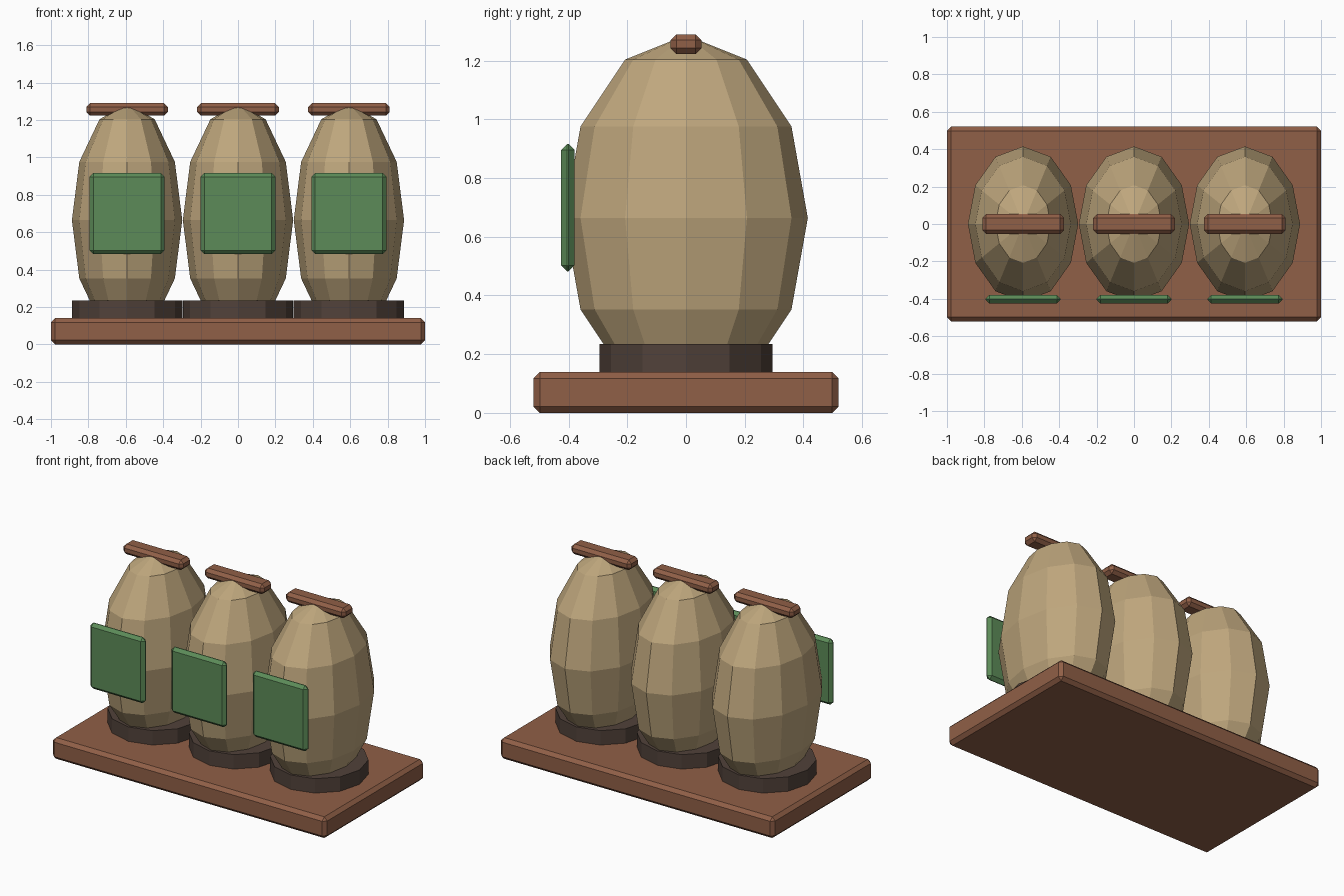
import bpy, bmesh
from mathutils import Matrix

if "Cube" in bpy.data.objects:
    bpy.data.objects.remove(bpy.data.objects["Cube"])


def mat(name, rgb):
    m = bpy.data.materials.new(name)
    m.diffuse_color = (*rgb, 1)
    m.use_nodes = True
    m.node_tree.nodes["Principled BSDF"].inputs["Base Color"].default_value = m.diffuse_color
    return m


TAN = mat("sack tan", (0.52, 0.385, 0.205))
BROWN = mat("wood brown", (0.28, 0.115, 0.063))
GREEN = mat("label green", (0.107, 0.26, 0.098))
DARK = mat("dark collar brown", (0.082, 0.054, 0.042))


def finish(bm, name, material, loc):
    bmesh.ops.recalc_face_normals(bm, faces=bm.faces)
    me = bpy.data.meshes.new(name)
    bm.to_mesh(me)
    bm.free()
    me.materials.append(material)
    ob = bpy.data.objects.new(name, me)
    ob.location = loc
    bpy.context.collection.objects.link(ob)
    return ob


def box(name, size, loc, material, bevel=0.02):
    bm = bmesh.new()
    bmesh.ops.create_cube(bm, size=1, matrix=Matrix.Diagonal((*size, 1)))
    bmesh.ops.bevel(bm, geom=bm.edges[:], offset=bevel, segments=1,
                    affect='EDGES', profile=0.5)
    return finish(bm, name, material, loc)


# wooden base slab
box("base", (2.0, 1.04, 0.14), (0, 0, 0.07), BROWN, 0.022)

for i, x in enumerate((-0.593, 0, 0.593), 1):
    # faceted sack body
    bm = bmesh.new()
    bmesh.ops.create_uvsphere(bm, u_segments=12, v_segments=6, radius=1,
                              matrix=Matrix.Diagonal((0.295, 0.415, 0.623, 1)))
    finish(bm, f"sack_{i}", TAN, (x, 0, 0.664))

    # round collar at the foot
    bm = bmesh.new()
    bmesh.ops.create_cone(bm, cap_ends=True, segments=12, radius1=0.295,
                          radius2=0.295, depth=0.105)
    finish(bm, f"collar_{i}", DARK, (x, 0, 0.1825))

    # front label panel
    box(f"label_{i}", (0.4, 0.045, 0.434), (x, -0.4025, 0.699), GREEN)

    # top tie bar
    box(f"tie_bar_{i}", (0.436, 0.106, 0.067), (x, 0, 1.256), BROWN)
